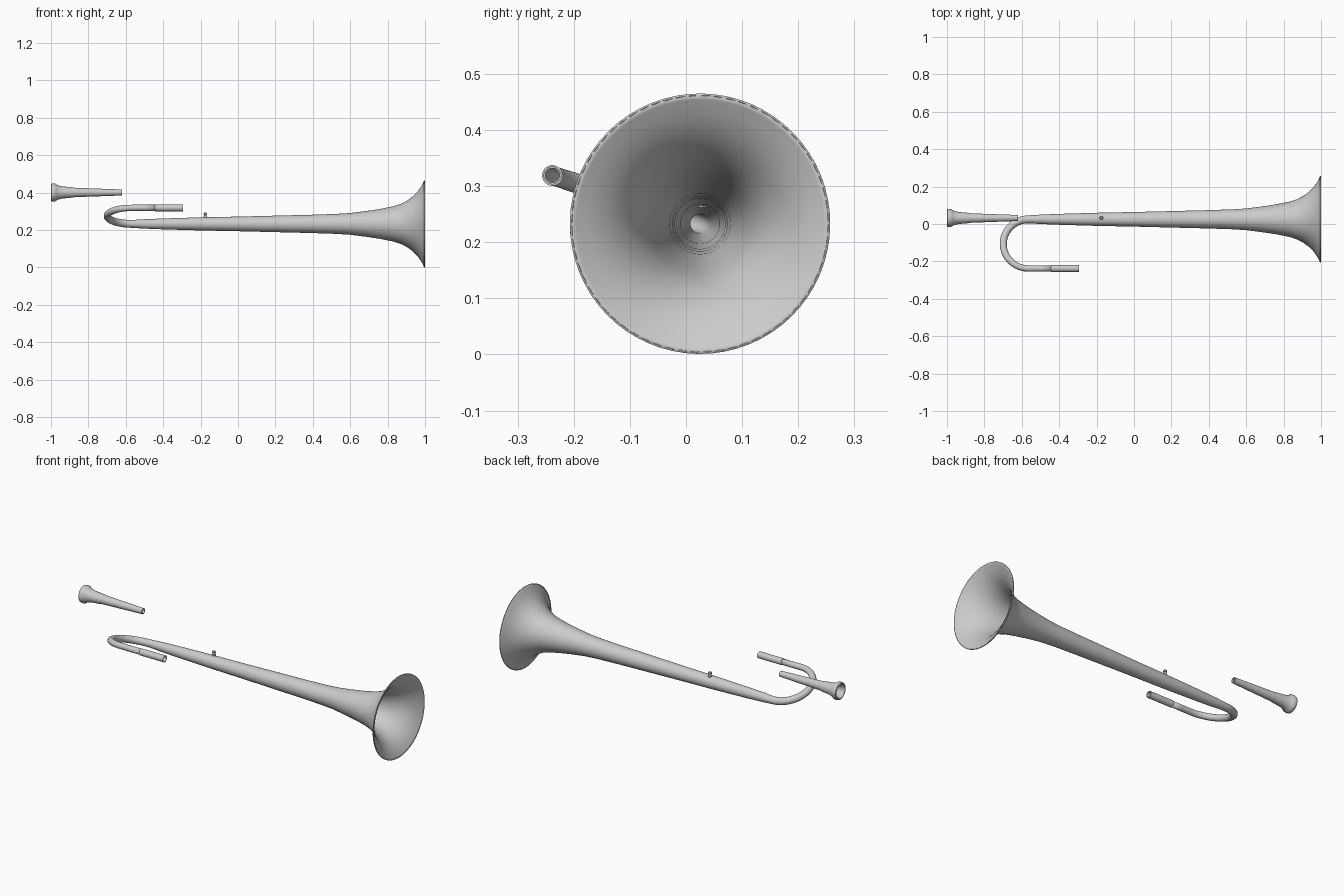
import bpy, bmesh, math
from mathutils import Vector

if "Cube" in bpy.data.objects:
    bpy.data.objects.remove(bpy.data.objects["Cube"])

def skin(name, rings, thickness=0.0):
    """Join equal-sized rings of points into a smooth tube."""
    bm = bmesh.new()
    rows = [[bm.verts.new(p) for p in ring] for ring in rings]
    n = len(rows[0])
    for a, b in zip(rows, rows[1:]):
        for j in range(n):
            k = (j + 1) % n
            bm.faces.new((a[j], a[k], b[k], b[j]))
    me = bpy.data.meshes.new(name)
    bm.to_mesh(me)
    bm.free()
    ob = bpy.data.objects.new(name, me)
    bpy.context.collection.objects.link(ob)
    if thickness:
        m = ob.modifiers.new("wall", 'SOLIDIFY')
        m.thickness = thickness
        m.offset = -1
    bpy.ops.object.select_all(action='DESELECT')
    bpy.context.view_layer.objects.active = ob
    ob.select_set(True)
    bpy.ops.object.shade_smooth_by_angle(angle=math.radians(35))
    return ob

def circle(c, u, v, r, n):
    return [c + r * (math.cos(t) * u + math.sin(t) * v)
            for t in (2 * math.pi * j / n for j in range(n))]

def sweep(name, path, normal, n, thickness):
    """Tube along a planar path of (point, radius)."""
    rings = []
    for i, (p, r) in enumerate(path):
        t = (path[min(i + 1, len(path) - 1)][0] - path[max(i - 1, 0)][0]).normalized()
        rings.append(circle(p, normal, t.cross(normal), r, n))
    return skin(name, rings, thickness)

def lathe(name, origin, axis, profile, n):
    """Revolve (distance, radius) pairs about an axis."""
    axis = Vector(axis)
    u = axis.orthogonal().normalized()
    v = axis.cross(u)
    return skin(name, [circle(Vector(origin) + axis * d, u, v, r, n) for d, r in profile])

bell_y, bell_z = 0.025, 0.233
pipe_y, pipe_z = -0.238, 0.319
bell_c = Vector((0, bell_y, bell_z))
pipe_c = Vector((0, pipe_y, pipe_z))
mid = (bell_c + pipe_c) / 2
half = (bell_c - pipe_c) / 2
X = Vector((1, 0, 0))
plane_n = X.cross(half).normalized()

# Main tube: lead pipe, U bend, long cone and flared bell
path = [(pipe_c + X * -0.44, 0.0165), (pipe_c + X * -0.50, 0.0165)]
for i in range(19):
    a = math.pi * i / 18
    path.append((mid - half * math.cos(a) + X * (-0.565 - 0.134 * math.sin(a)),
                 0.0165 + 0.0045 * i / 18))
bell = [(-0.5, 0.025), (-0.4, 0.029), (-0.2, 0.035), (0, 0.039), (0.2, 0.044),
        (0.4, 0.049), (0.52, 0.053), (0.6, 0.058), (0.68, 0.068), (0.76, 0.080),
        (0.83, 0.094), (0.87, 0.107), (0.905, 0.125), (0.935, 0.147),
        (0.96, 0.172), (0.98, 0.201), (0.992, 0.223), (0.997, 0.232)]
path += [(bell_c + X * x, r) for x, r in bell]
sweep("horn_body", path, plane_n, 64, 0.004)

# Rolled bell rim
lathe("bell_rim", bell_c, X,
      [(0.993, 0.229), (0.995, 0.232), (0.9985, 0.232), (1.0, 0.229),
       (0.998, 0.226), (0.993, 0.229)], 64)

# Receiver sleeve on the lead pipe
lathe("receiver_sleeve", pipe_c, X,
      [(-0.445, 0.0150), (-0.445, 0.0185), (-0.295, 0.0185), (-0.295, 0.0150),
       (-0.445, 0.0150)], 32)

# Detached mouthpiece with cup and bore
lathe("mouthpiece", (-1, 0.032, 0.401), X,
      [(0.38, 0.011), (0.06, 0.010), (0.05, 0.016), (0.03, 0.028), (0.008, 0.035),
       (0.001, 0.039), (0.0, 0.043), (0.003, 0.047), (0.010, 0.049), (0.022, 0.048),
       (0.030, 0.042), (0.045, 0.036), (0.065, 0.032), (0.11, 0.028), (0.13, 0.025),
       (0.38, 0.016), (0.38, 0.011)], 40)

# Small music-clip screw on top of the tube
lathe("clip_screw", (-0.175, 0.033, 0.262), (0, 0, 1),
      [(0, 0.010), (0.012, 0.010), (0.014, 0.006), (0.019, 0.006), (0.021, 0.010),
       (0.028, 0.010), (0.031, 0.007), (0.032, 0.0005)], 20)
